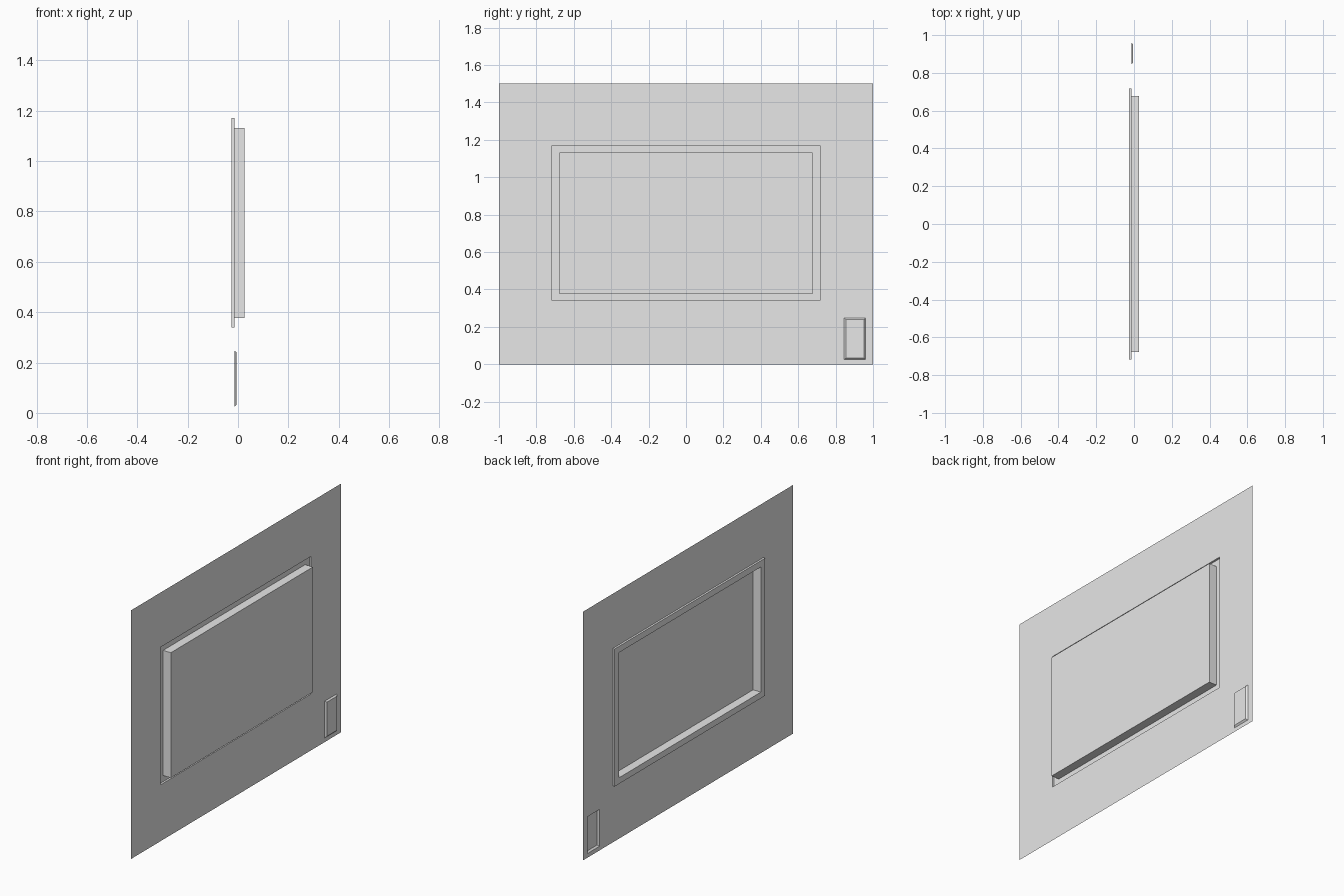
import bpy
import bmesh

cube = bpy.data.objects.get("Cube")
if cube:
    bpy.data.objects.remove(cube, do_unlink=True)

# Single plain grey
grey = bpy.data.materials.new("plain grey")
grey.use_nodes = True
colour = (0.8, 0.8, 0.8, 1.0)
grey.diffuse_color = colour
grey.node_tree.nodes["Principled BSDF"].inputs["Base Color"].default_value = colour

SHEET_X = -0.014
BACK_X = -0.026
FRONT_X = 0.026

# Rectangles as (y min, y max, z min, z max)
rim = (-0.717, 0.717, 0.34, 1.17)
tray = (-0.677, 0.677, 0.377, 1.132)
hatch = (0.845, 0.96, 0.025, 0.247)
hatch_face = (0.855, 0.952, 0.034, 0.24)


def finish(name, bm):
    mesh = bpy.data.meshes.new(name)
    bm.to_mesh(mesh)
    bm.free()
    mesh.materials.append(grey)
    obj = bpy.data.objects.new(name, mesh)
    bpy.context.collection.objects.link(obj)
    return obj


def stepped_panel(name, steps):
    """Join rectangles at successive depths and close the last one."""
    bm = bmesh.new()
    previous = None
    for x, (y0, y1, z0, z1) in steps:
        corners = ((y0, z0), (y1, z0), (y1, z1), (y0, z1))
        loop = [bm.verts.new((x, y, z)) for y, z in corners]
        if previous:
            for i in range(4):
                j = (i + 1) % 4
                bm.faces.new((previous[i], previous[j], loop[j], loop[i]))
        previous = loop
    bm.faces.new(previous)
    return finish(name, bm)


def sheet_with_openings(name, outer, openings):
    """Flat sheet split along the opening edges, leaving the openings empty."""
    rects = [outer] + openings
    ys = sorted({v for r in rects for v in r[:2]})
    zs = sorted({v for r in rects for v in r[2:]})
    bm = bmesh.new()
    grid = [[bm.verts.new((SHEET_X, y, z)) for z in zs] for y in ys]
    for i in range(len(ys) - 1):
        for k in range(len(zs) - 1):
            y = (ys[i] + ys[i + 1]) / 2
            z = (zs[k] + zs[k + 1]) / 2
            if any(r[0] < y < r[1] and r[2] < z < r[3] for r in openings):
                continue
            bm.faces.new((grid[i][k], grid[i + 1][k],
                          grid[i + 1][k + 1], grid[i][k + 1]))
    # Merge the coplanar cells into a few large faces
    bmesh.ops.dissolve_limit(bm, angle_limit=0.01,
                             verts=bm.verts[:], edges=bm.edges[:])
    return finish(name, bm)


# Thin backing sheet
sheet_with_openings("wall_sheet", (-1, 1, 0, 1.5), [rim, hatch])

# Large raised panel set in a shallow channel, hollow from the back
stepped_panel("main_panel", [(SHEET_X, rim), (BACK_X, rim),
                             (BACK_X, tray), (FRONT_X, tray)])

# Small embossed plate with sloping sides in the lower corner
stepped_panel("corner_plate", [(SHEET_X, hatch), (-0.005, hatch_face)])
